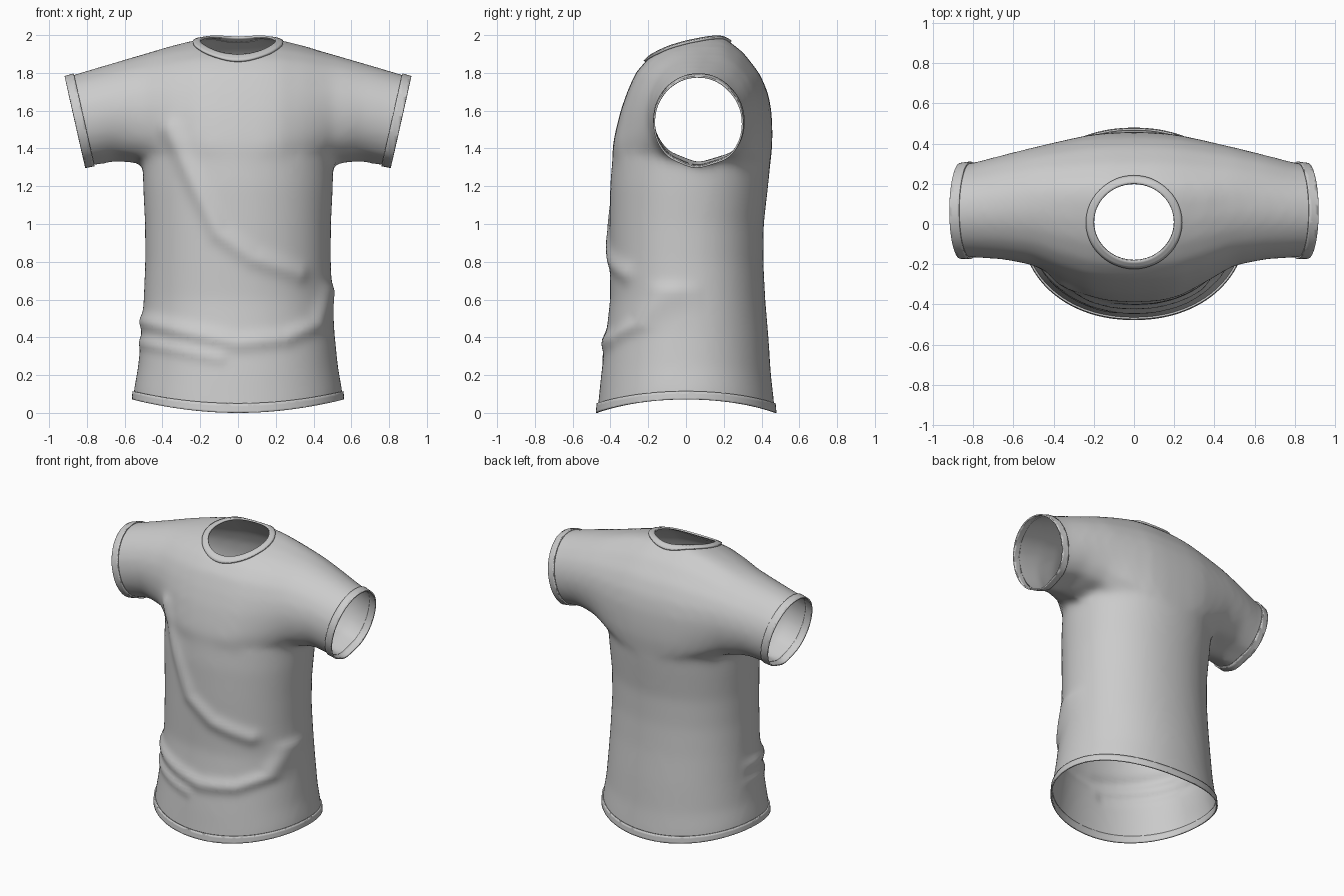
import bpy, bmesh, math
from mathutils import Vector
from mathutils.bvhtree import BVHTree

if "Cube" in bpy.data.objects:
    bpy.data.objects.remove(bpy.data.objects["Cube"])


def make_object(name, bm):
    mesh = bpy.data.meshes.new(name)
    for f in bm.faces:
        f.smooth = True
    bm.to_mesh(mesh)
    obj = bpy.data.objects.new(name, mesh)
    bpy.context.collection.objects.link(obj)
    return obj


def loft(bm, rings, cap=True):
    rows = [[bm.verts.new(p) for p in r] for r in rings]
    n = len(rows[0])
    for a, b in zip(rows, rows[1:]):
        for i in range(n):
            j = (i + 1) % n
            bm.faces.new((a[i], a[j], b[j], b[i]))
    if cap:
        bm.faces.new(rows[0])
        bm.faces.new(rows[-1])


# Torso rings: z, half width, front y, back y
TORSO = [(-.1, .56, -.48, .48), (.07, .55, -.463, .465), (.2, .53, -.45, .45),
         (.4, .512, -.425, .437), (.6, .5, -.402, .42), (.8, .492, -.405, .41),
         (1.0, .493, -.405, .412), (1.2, .503, -.402, .435), (1.35, .505, -.39, .45),
         (1.5, .48, -.33, .41), (1.65, .38, -.24, .32)]
# Side profile of the chest and shoulders on the centre line: y, z
CHEST = [(-.3, 1.2), (-.385, 1.3), (-.392, 1.4), (-.372, 1.5), (-.347, 1.6), (-.312, 1.7),
         (-.268, 1.8), (-.2, 1.878), (-.1, 1.94), (0, 1.975), (.12, 1.995), (.2, 1.988),
         (.3, 1.912), (.388, 1.8), (.433, 1.7), (.453, 1.6), (.458, 1.5), (.457, 1.4),
         (.445, 1.3), (.35, 1.2), (0, 1.18)]
# Shoulder and sleeve rings: x, front y, back y, bottom z, top z, roundness
SLEEVE = [(0, -.392, .458, 1.18, 1.995, 0), (.12, -.386, .455, 1.19, 1.992, 0),
          (.22, -.367, .445, 1.21, 1.978, .08), (.35, -.305, .418, 1.25, 1.947, .3),
          (.5, -.215, .383, 1.315, 1.903, .7), (.65, -.178, .345, 1.325, 1.857, 1),
          (.8, -.168, .306, 1.298, 1.813, 1), (1.05, -.165, .275, 1.24, 1.738, 1)]


def torso_ring(z, w, f, b, n=56):
    pts = []
    for i in range(n):
        a = 2 * math.pi * i / n
        c, s = math.cos(a), math.sin(a)
        e = 2 / 2.12
        pts.append((w * math.copysign(abs(c) ** e, c),
                    (f + b) / 2 + (b - f) / 2 * math.copysign(abs(s) ** e, s), z))
    return pts


def sleeve_ring(side, x, f, b, lo, hi, roundness):
    pts = []
    for y, z in CHEST:
        p = Vector(((y - .033) / .425, (z - 1.5875) / .4075))
        p = p.lerp(p.normalized(), roundness)
        pts.append((side * x, (f + b) / 2 + (b - f) / 2 * p.x, (lo + hi) / 2 + (hi - lo) / 2 * p.y))
    return pts


# Solid blend of torso and sleeves, fused and softened
src = bmesh.new()
loft(src, [torso_ring(*r) for r in TORSO])
loft(src, [sleeve_ring(-1, *r) for r in SLEEVE[:0:-1]] + [sleeve_ring(1, *r) for r in SLEEVE])
bmesh.ops.recalc_face_normals(src, faces=src.faces[:])
block = make_object("shirt_block", src)
m = block.modifiers.new("fuse", 'REMESH')
m.mode = 'VOXEL'
m.voxel_size = .022
m = block.modifiers.new("soften", 'SMOOTH')
m.factor = .5
m.iterations = 14
bm = bmesh.new()
bm.from_object(block, bpy.context.evaluated_depsgraph_get())
bpy.data.objects.remove(block)


def cut(co, no, clear, keep):
    verts = {v for v in bm.verts if keep(v.co)}
    geom = list(verts)
    geom += [e for e in bm.edges if all(v in verts for v in e.verts)]
    geom += [f for f in bm.faces if all(v in verts for v in f.verts)]
    bmesh.ops.bisect_plane(bm, geom=geom, plane_co=co, plane_no=no, clear_outer=clear)


# Open the hem and the sleeve ends, and score the edges of their bands
BAND = .05
low = lambda p: p.z < .5
cut((0, 0, 0), (0, 0, -1), True, low)
cut((0, 0, BAND), (0, 0, -1), False, low)
for s in (1, -1):
    no = Vector((s * .49, 0, -.11)).normalized()
    end = Vector((s * .917, 0, 1.78))
    arm = lambda p: p.z > 1.1 and p.x * s > .6
    cut(end, no, True, arm)
    cut(end - no * BAND, no, False, arm)

# Collar follows the shoulders around an oval
tree = BVHTree.FromBMesh(bm)
NECK = Vector((0, .01))
RX, RY = .198, .188
rings = []
for k in (1.2, 1.13, 1.06, 1.0):
    ring = []
    for i in range(56):
        a = 2 * math.pi * i / 56
        x, y = RX * k * math.cos(a), NECK.y + RY * k * math.sin(a)
        hit = tree.ray_cast(Vector((x, y, 3)), Vector((0, 0, -1)))[0]
        ring.append((x, y, hit.z if hit else 1.95))
    rings.append(ring)
cb = bmesh.new()
loft(cb, rings, cap=False)
bmesh.ops.recalc_face_normals(cb, faces=cb.faces[:])
if sum(f.normal.z for f in cb.faces) < 0:
    bmesh.ops.reverse_faces(cb, faces=cb.faces[:])


def thicken(obj, t):
    mod = obj.modifiers.new("thickness", 'SOLIDIFY')
    mod.thickness = t
    mod.offset = 1


thicken(make_object("collar", cb), .012)


# Neck opening, its rim drawn onto the oval beneath the collar
def oval(p):
    return math.hypot(p.x / RX, (p.y - NECK.y) / RY)


hole = [f for f in bm.faces if f.calc_center_median().z > 1.75 and oval(f.calc_center_median()) < 1.07]
bmesh.ops.delete(bm, geom=hole, context='FACES')
for v in bm.verts:
    if v.is_boundary and v.co.z > 1.7 and abs(v.co.x) < .4:
        k = 1.07 / oval(v.co)
        v.co.x *= k
        v.co.y = NECK.y + (v.co.y - NECK.y) * k

# Faces belonging to the hem and cuffs
bands = {"hem_band": [f for f in bm.faces if f.calc_center_median().z < BAND]}
for s, name in ((1, "cuff_left"), (-1, "cuff_right")):
    no = Vector((s * .49, 0, -.11)).normalized()
    edge = Vector((s * .917, 0, 1.78)) - no * BAND
    bands[name] = [f for f in bm.faces if f.calc_center_median().z > 1.1
                   and (f.calc_center_median() - edge).dot(no) > 0]

# Cloth folds across the front: path in x, z, then height and width
FOLDS = [([(-.36, 1.5), (-.22, 1.2), (-.1, .95), (.08, .82), (.32, .74)], .02, .05),
         ([(-.54, .48), (-.3, .43), (0, .37), (.25, .39), (.42, .46), (.48, .64)], .02, .045),
         ([(-.54, .35), (-.3, .32), (-.1, .29)], .012, .035)]


def path_distance(p, path):
    best = 9
    for a, b in zip(path, path[1:]):
        a, b = Vector(a), Vector(b)
        t = max(0, min(1, (p - a).dot(b - a) / (b - a).length_squared))
        best = min(best, (p - a.lerp(b, t)).length)
    return best


bm.normal_update()
for v in bm.verts:
    x, y, z = v.co
    if y < .1 and z < 1.6 and abs(x) < .6:
        fade = min(1, (.1 - y) / .15)
        q = Vector((x, z))
        v.co += v.normal * fade * sum(h * math.exp(-(path_distance(q, path) / w) ** 2)
                                      for path, h, w in FOLDS)
    # Hem rises towards the sides
    v.co.z += .07 * (x / .55) ** 2 * max(0, 1 - z / .6)

# Stitched bands at the hem and cuffs
for name, faces in bands.items():
    nb = bmesh.new()
    made = {}
    for f in faces:
        for v in f.verts:
            if v not in made:
                made[v] = nb.verts.new(v.co)
        nb.faces.new([made[v] for v in f.verts])
    nb.normal_update()
    thicken(make_object(name, nb), .009)

make_object("shirt_body", bm)
